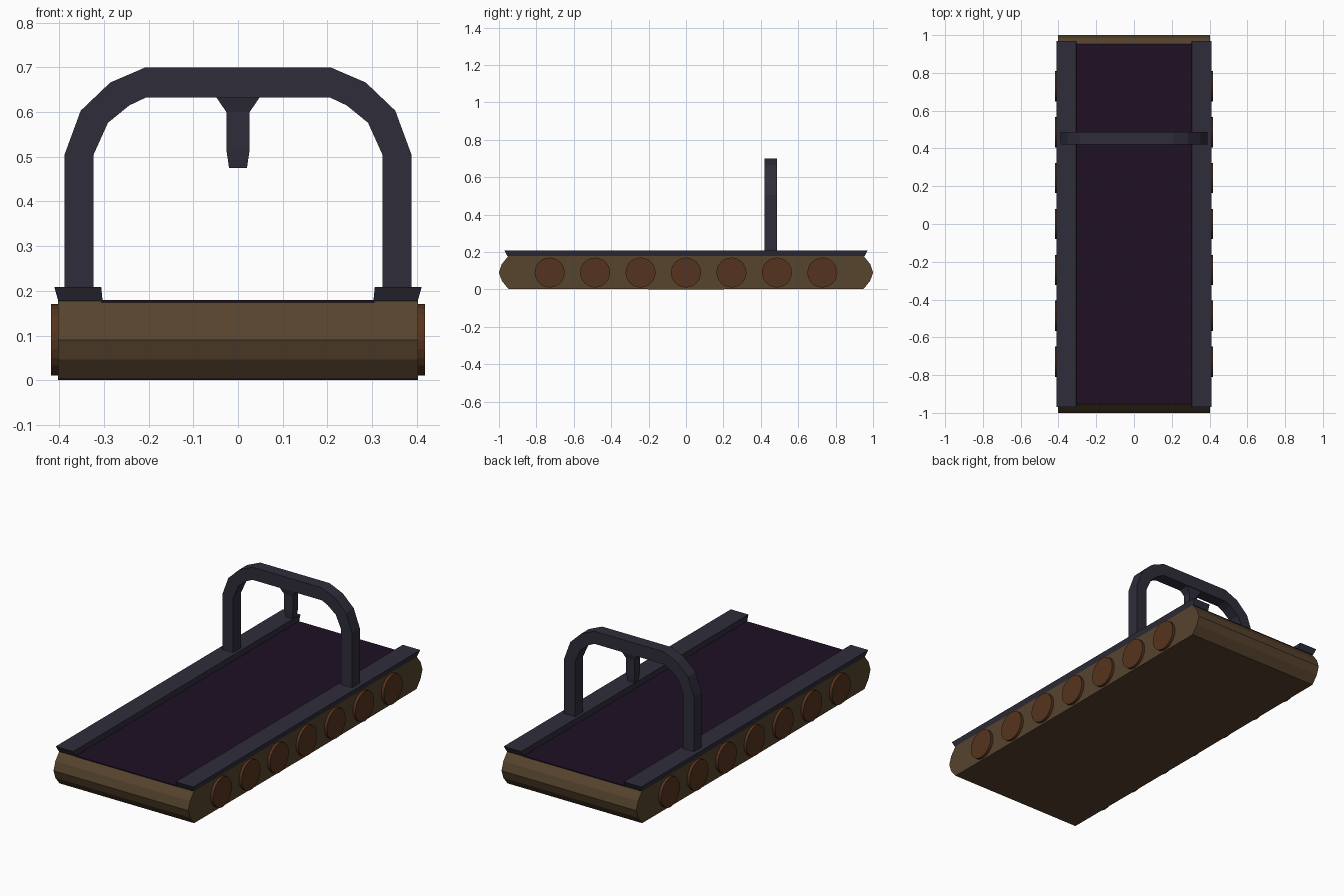
import bpy, bmesh
from mathutils import Vector

if "Cube" in bpy.data.objects:
    bpy.data.objects.remove(bpy.data.objects["Cube"])


def material(name, rgb):
    m = bpy.data.materials.new(name)
    m.diffuse_color = (*rgb, 1)
    m.use_nodes = True
    m.node_tree.nodes["Principled BSDF"].inputs["Base Color"].default_value = m.diffuse_color
    return m


BROWN = material("track_brown", (0.095, 0.057, 0.027))
RUST = material("wheel_rust", (0.092, 0.034, 0.013))
SLATE = material("frame_slate", (0.028, 0.026, 0.042))
PURPLE = material("deck_purple", (0.013, 0.005, 0.018))


def loft(name, sections, mat):
    """Skin a closed solid through matching rings of 3D points."""
    bm = bmesh.new()
    rings = [[bm.verts.new(Vector(p)) for p in ring] for ring in sections]
    n = len(rings[0])
    for a, b in zip(rings, rings[1:]):
        for i in range(n):
            j = (i + 1) % n
            bm.faces.new((a[i], a[j], b[j], b[i]))
    bm.faces.new(rings[0])
    bm.faces.new(rings[-1])
    bmesh.ops.recalc_face_normals(bm, faces=bm.faces)
    mesh = bpy.data.meshes.new(name)
    bm.to_mesh(mesh)
    bm.free()
    mesh.materials.append(mat)
    ob = bpy.data.objects.new(name, mesh)
    bpy.context.collection.objects.link(ob)
    return ob


def rect(x0, x1, y0, y1, z):
    return [(x0, y0, z), (x1, y0, z), (x1, y1, z), (x0, y1, z)]


# Track body: rounded side profile extruded across the width
half = [(0.95, 0.003), (0.985, 0.046), (1.0, 0.09), (0.985, 0.135), (0.95, 0.178)]
profile = [(0, 0)] + half + [(-y, z) for y, z in reversed(half)]
loft("track_body", [[(x, y, z) for y, z in profile] for x in (-0.403, 0.403)], BROWN)

# Running deck between the rails
loft("running_deck", [rect(-0.305, 0.305, -0.953, 0.953, z) for z in (0.17, 0.179)], PURPLE)

# Side rails, flaring upward, and wheel discs
for side, s in (("left", -1), ("right", 1)):
    loft(side + "_rail", [rect(s * 0.303, s * 0.402, -0.955, 0.955, 0.177),
                          rect(s * 0.306, s * 0.411, -0.97, 0.97, 0.208)], SLATE)
    for i in range(7):
        bpy.ops.mesh.primitive_cylinder_add(
            vertices=24, radius=0.08, depth=0.03,
            location=(s * 0.403, (i - 3) * 0.243, 0.09), rotation=(0, 1.570796, 0))
        wheel = bpy.context.object
        wheel.name = f"{side}_wheel_{i + 1}"
        wheel.data.materials.append(RUST)

# Handle arch: paired outer and inner outline points, mirrored across x
outer = [(0.388, 0.2), (0.388, 0.505), (0.352, 0.603), (0.286, 0.666), (0.207, 0.70)]
inner = [(0.323, 0.2), (0.323, 0.505), (0.291, 0.576), (0.243, 0.615), (0.207, 0.632)]
pairs = list(zip(outer, inner))
pairs += [((-o[0], o[1]), (-i[0], i[1])) for o, i in reversed(pairs)]
loft("handle_arch", [[(o[0], 0.42, o[1]), (o[0], 0.486, o[1]),
                      (i[0], 0.486, i[1]), (i[0], 0.42, i[1])] for o, i in pairs], SLATE)

# Hanging post under the arch, flared at the top and tapered at the tip
levels = [(0.05, 0.03, 0.635), (0.026, 0.022, 0.60), (0.026, 0.022, 0.515), (0.02, 0.018, 0.475)]
loft("hanging_post", [rect(-w, w, 0.453 - d, 0.453 + d, z) for w, d, z in levels], SLATE)
